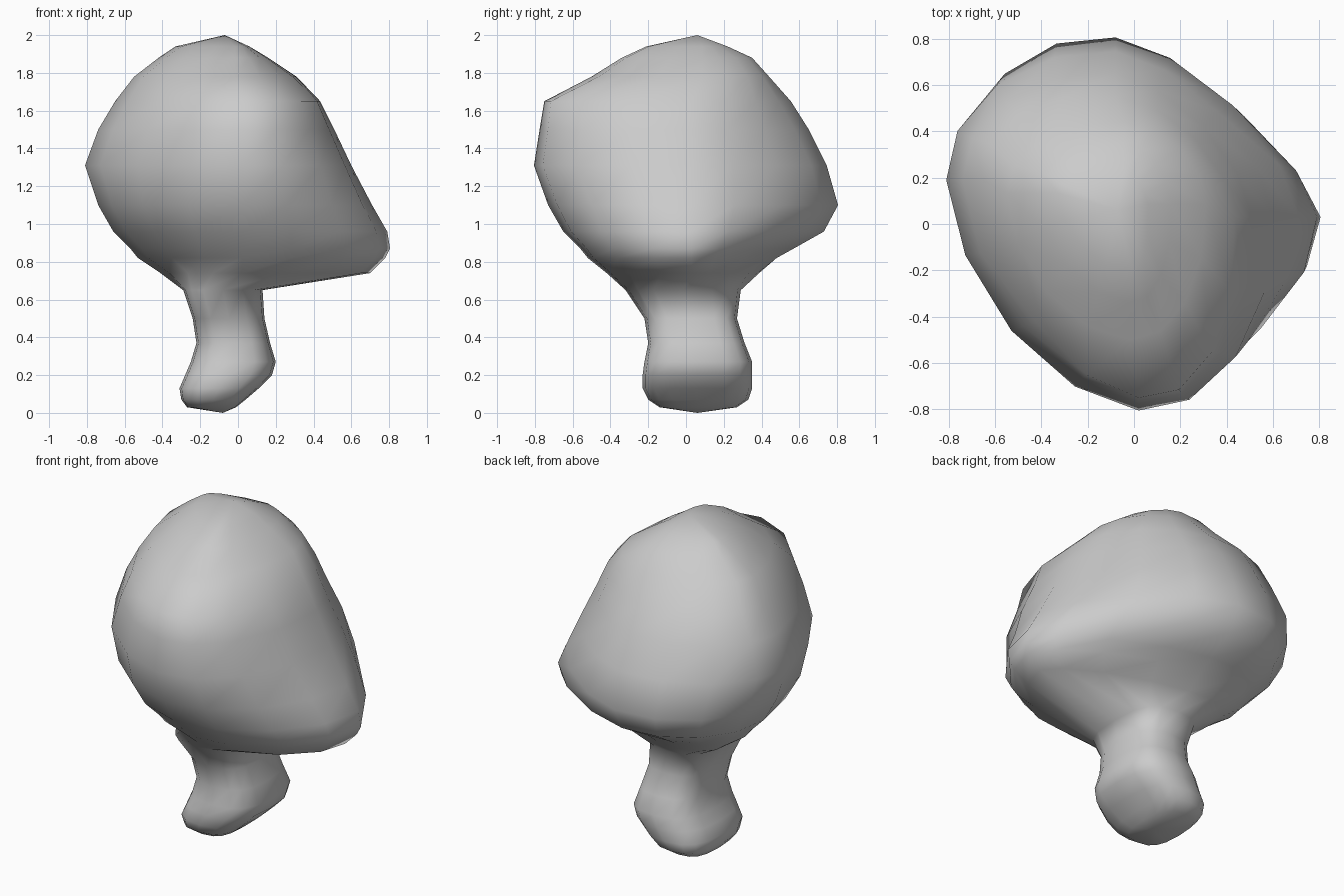
import bpy, bmesh
from math import cos, sin, tau, copysign

if "Cube" in bpy.data.objects:
    bpy.data.objects.remove(bpy.data.objects["Cube"])

SIDES = 16

# cross-sections: z, x min, x max, y min, y max
STEM = [
    (0.03, -.27, -.01, -.14, .27), (0.07, -.30, .04, -.20, .33),
    (0.13, -.31, .11, -.23, .35), (0.20, -.28, .18, -.23, .35),
    (0.27, -.25, .20, -.22, .35), (0.37, -.22, .17, -.20, .31),
    (0.50, -.24, .14, -.22, .27), (0.65, -.29, .13, -.32, .29),
]
CAP = [
    (0.74, -.41, .70, -.42, .38), (0.82, -.53, .78, -.52, .48),
    (0.87, -.57, .805, -.56, .57), (0.96, -.66, .79, -.65, .73),
    (1.10, -.74, .71, -.73, .805), (1.31, -.81, .60, -.805, .745),
    (1.50, -.74, .51, -.775, .65), (1.65, -.65, .435, -.75, .555),
    (1.78, -.55, .31, -.50, .44), (1.88, -.42, .16, -.34, .35),
    (1.94, -.33, .06, -.21, .22),
]

# roundness of the quarters: back right, back left, front left, front right
STEM_ROUND = (2.8, 2.8, 2.8, 2.8)
LOW_ROUND = (1.65, 1.9, 2.05, 1.7)
HIGH_ROUND = (1.75, 1.8, 1.82, 1.85)
CROWN_ROUND = (2.0, 1.9, 1.85, 2.0)


def power(v, n):
    return copysign(abs(v) ** (2 / n), v) if abs(v) > 1e-6 else 0.0


def ring(bm, section, centre, roundness, skew_x=0, skew_y=0):
    """Lopsided superellipse with a separate roundness for each quarter."""
    z, x0, x1, y0, y1 = section
    cx, cy = centre
    verts = []
    for i in range(SIDES):
        a = tau * i / SIDES
        n = roundness[i * 4 // SIDES]
        u, v = power(cos(a), n), power(sin(a), n)
        x = cx + u * (x1 - cx if u > 0 else cx - x0) - skew_x * v
        y = cy + v * (y1 - cy if v > 0 else cy - y0) - skew_y * u
        verts.append(bm.verts.new((x, y, z)))
    return verts


bm = bmesh.new()
rings = []
# stem with bulging foot
for s in STEM:
    mid = ((s[1] + s[2]) / 2, (s[3] + s[4]) / 2)
    rings.append(ring(bm, s, mid, STEM_ROUND))
# leaning cap with a low point on the right
for s in CAP:
    k = 1 if s[0] < 1.7 else .3
    shape = LOW_ROUND if s[0] < 1.2 else HIGH_ROUND if s[0] < 1.6 else CROWN_ROUND
    rings.append(ring(bm, s, (-.03, .11), shape, .05 * k, .08 * k))

# skin between rings
for a, b in zip(rings, rings[1:]):
    for i in range(SIDES):
        j = (i + 1) % SIDES
        bm.faces.new((a[i], a[j], b[j], b[i]))
# close sole and crown
for loop, tip in ((rings[0], (-.08, .06, 0)), (rings[-1], (-.07, .06, 2))):
    p = bm.verts.new(tip)
    for i in range(SIDES):
        bm.faces.new((loop[i], loop[(i + 1) % SIDES], p))
bmesh.ops.recalc_face_normals(bm, faces=bm.faces)
for f in bm.faces:
    f.smooth = True

mesh = bpy.data.meshes.new("mushroom")
bm.to_mesh(mesh)
bm.free()
obj = bpy.data.objects.new("mushroom", mesh)
bpy.context.collection.objects.link(obj)
